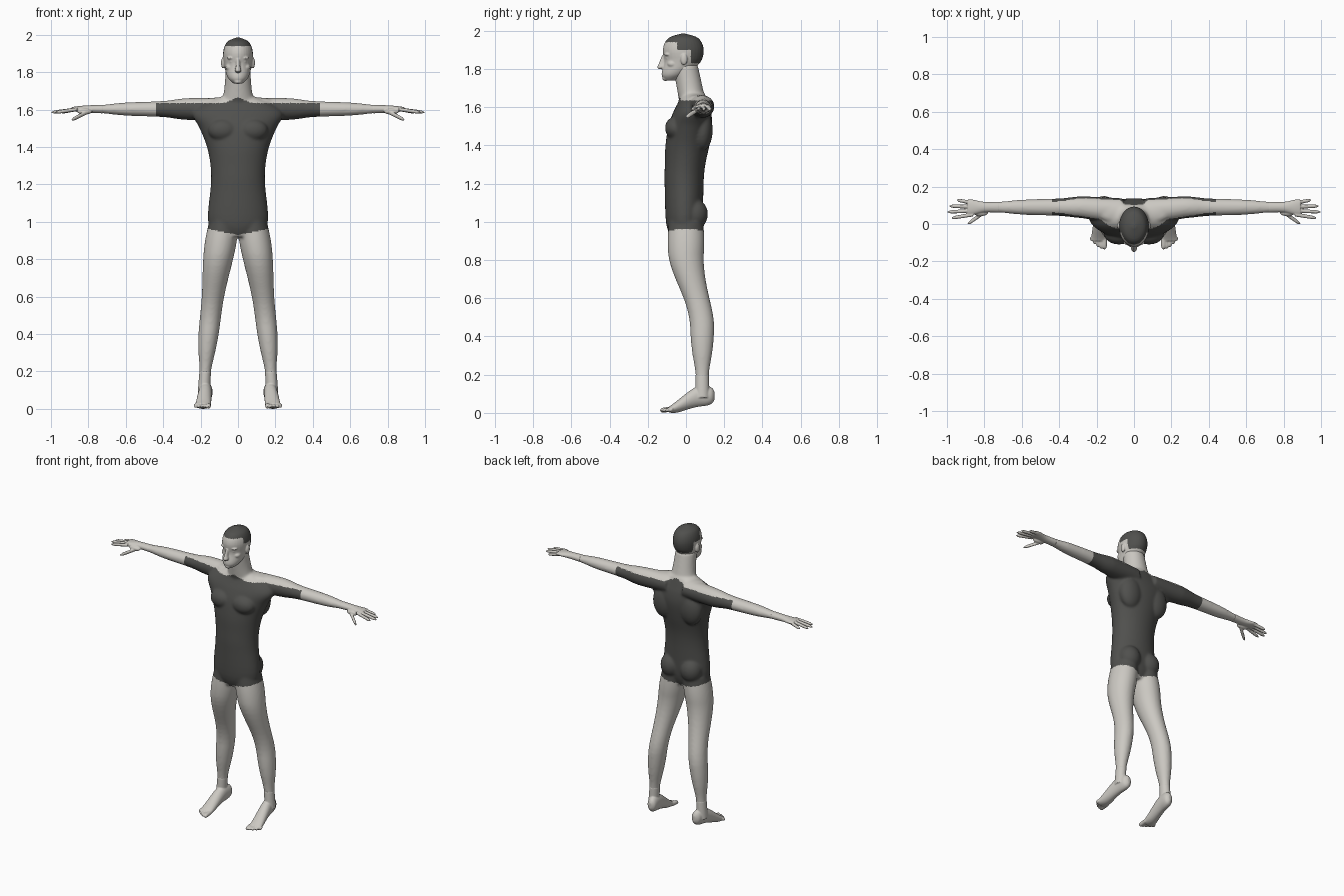
import bpy, bmesh, math
from mathutils import Vector, Matrix

if "Cube" in bpy.data.objects:
    bpy.data.objects.remove(bpy.data.objects["Cube"])


def material(name, colour):
    mat = bpy.data.materials.new(name)
    mat.use_nodes = True
    mat.diffuse_color = (*colour, 1)
    mat.node_tree.nodes["Principled BSDF"].inputs["Base Color"].default_value = (*colour, 1)
    return mat


SKIN = material("pale skin", (.6, .58, .54))
DARK = material("charcoal cloth and hair", (.08, .08, .075))


def ease(t):
    """Soft step from nought to one."""
    t = max(0, min(1, t))
    return t * t * (3 - 2 * t)


def spline(before, start, end, after, t):
    """Smooth interpolation between two section values."""
    slope_in, slope_out = (end - before) / 2, (after - start) / 2
    bend = 3 * (end - start) - 2 * slope_in - slope_out
    return start + t * (slope_in + t * (bend + t * (2 * (start - end) + slope_in + slope_out)))


def loft(bm, axis, sections, centre, side=1, sides=32, steps=5):
    """Closed skin over ellipses: position along the axis and two radii each."""
    last = len(sections) - 1
    dense = []
    for i in range(last):
        four = [sections[max(0, min(last, i + k))] for k in (-1, 0, 1, 2)]
        dense += [[spline(*values, s / steps) for values in zip(*four)] for s in range(steps)]
    dense.append(sections[last])
    rings = []
    for along, radius_a, radius_b in dense:
        centre_a, centre_b = centre(along)
        ring = []
        for k in range(sides):
            angle = math.tau * k / sides
            point = [centre_a + radius_a * math.cos(angle), centre_b + radius_b * math.sin(angle)]
            point.insert("xyz".index(axis), along)
            point[0] *= side
            ring.append(bm.verts.new(point))
        rings.append(ring)
    for low, high in zip(rings, rings[1:]):
        for k in range(sides):
            following = (k + 1) % sides
            bm.faces.new((low[k], low[following], high[following], high[k]))
    bm.faces.new(rings[0])
    bm.faces.new(rings[-1])


def blob(bm, centre, radii, side=1):
    """Ellipsoid used for muscles and facial forms."""
    x, y, z = centre
    place = Matrix.Translation((x * side, y, z)) @ Matrix.Diagonal((*radii, 1))
    bmesh.ops.create_uvsphere(bm, u_segments=24, v_segments=16, radius=1, matrix=place)


def digit(bm, axis, root, tip, radius, side):
    """Finger or toe: straight, round-ended, running along an axis."""
    index = "xyz".index(axis)
    start, end = Vector(root), Vector(tip)
    first, reach = start[index], end[index] - start[index]

    def centre(along):
        point = list(start.lerp(end, (along - first) / reach))
        del point[index]
        return point

    rows = []
    for k in range(9):
        t = k / 8
        size = radius * math.sqrt(1 - .95 * t ** 8)
        rows.append((first + reach * t, size, size))
    loft(bm, axis, rows, centre, side, sides=12, steps=2)


def fuse(name, bm, voxel, smoothing, is_dark):
    """Merge overlapping forms into one smooth skin and colour it by rule."""
    bmesh.ops.recalc_face_normals(bm, faces=bm.faces)
    mesh = bpy.data.meshes.new(name)
    bm.to_mesh(mesh)
    bm.free()
    obj = bpy.data.objects.new(name, mesh)
    bpy.context.collection.objects.link(obj)
    remesh = obj.modifiers.new("Fuse", "REMESH")
    remesh.mode = "VOXEL"
    remesh.voxel_size = voxel
    soften = obj.modifiers.new("Soften", "SMOOTH")
    soften.factor = .5
    soften.iterations = smoothing
    graph = bpy.context.evaluated_depsgraph_get()
    final = bpy.data.meshes.new_from_object(obj.evaluated_get(graph))
    obj.modifiers.clear()
    obj.data = final
    final.materials.clear()
    final.materials.append(SKIN)
    final.materials.append(DARK)
    for face in final.polygons:
        face.use_smooth = True
        face.material_index = int(is_dark(*face.center))


def suit(x, y, z):
    x = abs(x)
    collar = 1.635 + max(0, .03 - .4 * x)
    hem = .93 + .2 * x
    return x < .44 and hem < z < collar


def hair(x, y, z):
    return z > 1.94 or (y > -.045 and z > 1.9) or (y > .025 and z > 1.83)


def bare(x, y, z):
    return False


# Centre lines of the forms
def torso_line(z):
    return 0, .05 * ease((z - 1.2) * 2) - .01


def neck_line(z):
    return 0, .04 - .2 * (z - 1.6)


def arm_line(x):
    return .09 - .1 * max(0, .28 - x), 1.603


def leg_line(z):
    return .185 - .11 * z ** 1.5, .085 * ease((.84 - z) / .4)


def head_line(z):
    return 0, -.014 - .075 * ease((1.86 - z) / .15)


def nose_line(z):
    return 0, .3 * (z - 1.81) - .13


def foot_line(y):
    return .18 - .1 * y, .015 + .075 * ease((y + .11) * 5)


ARM = [(.06, .07, .058), (.2, .063, .06), (.3, .057, .056), (.4, .047, .043),
       (.6, .04, .035), (.72, .029, .023), (.8, .028, .02)]
LEG = [(z, r, r * 1.13) for z, r in (
    (1, .08), (.9, .085), (.8, .08), (.6, .06), (.42, .055), (.32, .047), (.2, .031), (.08, .033))]

# Body: torso, neck, arms and legs
body = bmesh.new()
loft(body, "z", [
    (.92, .1, .07), (1, .16, .095), (1.2, .145, .102), (1.3, .147, .106), (1.4, .166, .115),
    (1.5, .205, .115), (1.57, .24, .1), (1.62, .2, .08), (1.67, .09, .06)], torso_line, sides=48)
loft(body, "z", [(1.6, .1, .07), (1.7, .075, .068), (1.82, .066, .066)], neck_line)
for side in (1, -1):
    loft(body, "x", ARM, arm_line, side)
    loft(body, "z", LEG, leg_line, side)
    blob(body, (.08, -.055, 1.49), (.08, .055, .06), side)   # chest
    blob(body, (.1, .085, 1.48), (.08, .055, .11), side)     # shoulder blade
    blob(body, (.075, .045, 1.04), (.07, .07, .08), side)    # buttock
    blob(body, (.1, .06, 1.645), (.09, .05, .02), side)      # neck muscle
fuse("body", body, .007, 10, suit)

# Head with face and ears
head = bmesh.new()
loft(head, "z", [
    (1.74, .025, .03), (1.77, .054, .065), (1.82, .07, .09), (1.9, .08, .107),
    (1.96, .06, .08), (1.985, .01, .01)], head_line)
loft(head, "z", [(1.8, .01, .012), (1.81, .017, .02), (1.83, .012, .018), (1.87, .009, .014)],
     nose_line)
for height in (1.769, 1.78):
    blob(head, (0, -.112, height), (.023, .015, .006))       # lips
blob(head, (0, -.107, 1.75), (.022, .018, .013))             # chin
for side in (1, -1):
    blob(head, (.032, -.095, 1.876), (.027, .018, .009), side)  # brow
    blob(head, (.031, -.093, 1.857), (.015, .013, .009), side)  # eye
    blob(head, (.042, -.07, 1.826), (.025, .028, .02), side)    # cheek
    blob(head, (.08, -.01, 1.85), (.011, .018, .03), side)      # ear
fuse("head", head, .004, 4, hair)

# Hands and feet
for name, side in (("left", 1), ("right", -1)):
    hand = bmesh.new()
    loft(hand, "x", ARM[-2:] + [(.86, .04, .015), (.89, .04, .01)], arm_line, side)
    blob(hand, (.82, .06, 1.59), (.04, .018, .016), side)    # thumb base
    digit(hand, "x", (.79, .07, 1.595), (.89, 0, 1.545), .012, side)
    for k in range(4):
        tip = 1 - .016 * (k - 1.2) ** 2
        digit(hand, "x", (.86, .05 + .021 * k, 1.602), (tip, .032 + .032 * k, 1.585), .01, side)
    fuse(name + "_hand", hand, .0035, 3, bare)

    foot = bmesh.new()
    loft(foot, "y", [
        (.15, .01, .02), (.13, .03, .045), (.07, .035, .055), (-.03, .04, .036),
        (-.09, .043, .015)], foot_line, side)
    loft(foot, "z", LEG[-2:], leg_line, side)
    for k in range(5):
        x = .158 + .017 * k
        thickness = .01 if k else .014
        digit(foot, "y", (x, -.07, .02), (x, .003 * k * k - .136, .013), thickness, side)
    fuse(name + "_foot", foot, .004, 3, bare)
